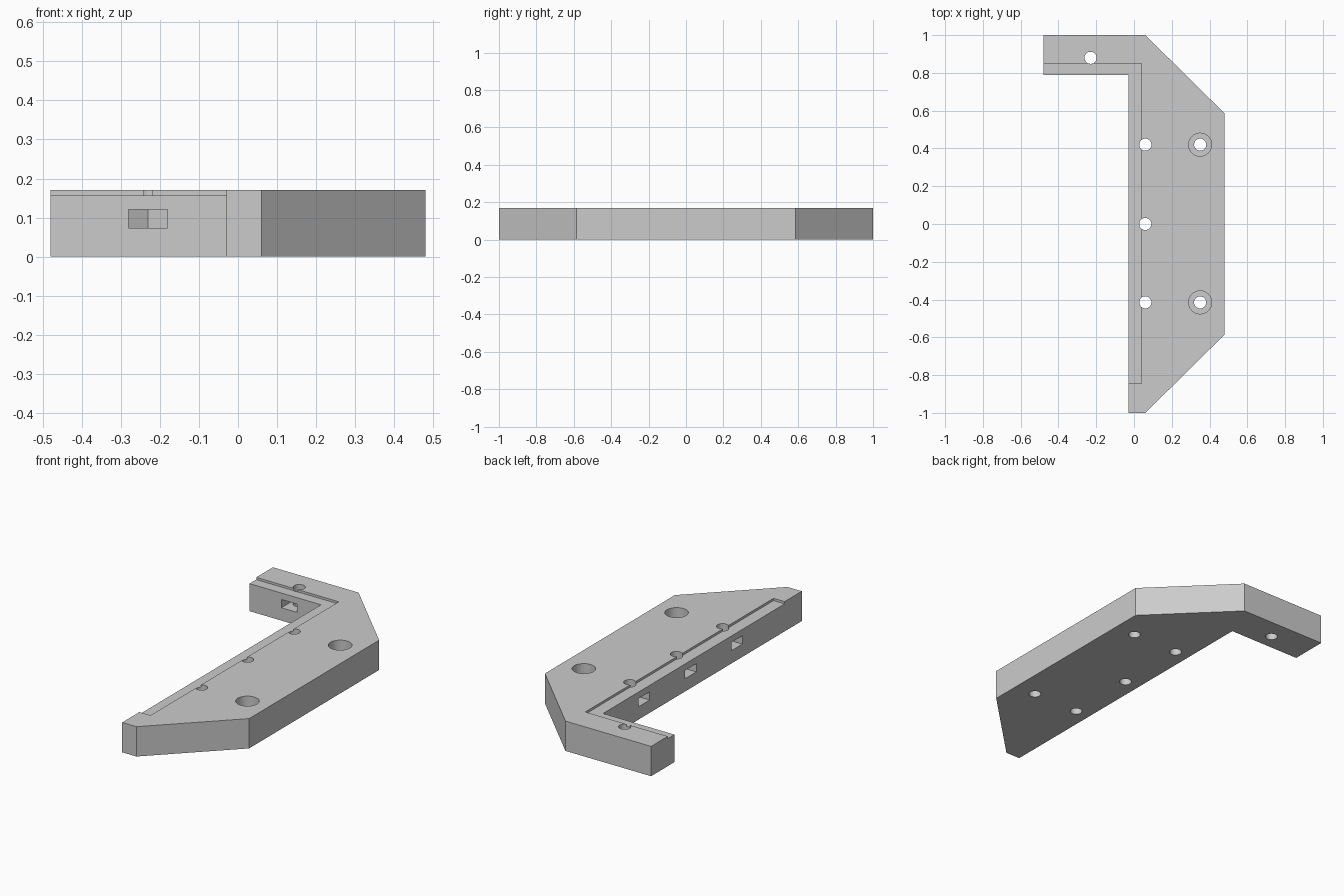
import bpy, bmesh, math

if "Cube" in bpy.data.objects:
    bpy.data.objects.remove(bpy.data.objects["Cube"], do_unlink=True)

HEIGHT = 0.17
GREY = (0.6, 0.6, 0.6, 1)
grey = bpy.data.materials.new("plain_grey")
grey.use_nodes = True
grey.diffuse_color = GREY
grey.node_tree.nodes["Principled BSDF"].inputs["Base Color"].default_value = GREY


def prism(name, outline, low, high):
    """Extrude a counter-clockwise outline upward from low to high."""
    bm = bmesh.new()
    face = bm.faces.new([bm.verts.new((x, y, low)) for x, y in outline])
    top = bmesh.ops.extrude_face_region(bm, geom=[face])["geom"]
    bmesh.ops.translate(bm, vec=(0, 0, high - low),
                        verts=[v for v in top if isinstance(v, bmesh.types.BMVert)])
    bmesh.ops.recalc_face_normals(bm, faces=bm.faces)
    mesh = bpy.data.meshes.new(name)
    bm.to_mesh(mesh)
    bm.free()
    mesh.materials.append(grey)
    obj = bpy.data.objects.new(name, mesh)
    bpy.context.collection.objects.link(obj)
    return obj


def circle(x, y, r, sides=32):
    steps = [math.tau * i / sides for i in range(sides)]
    return [(x + r * math.cos(a), y + r * math.sin(a)) for a in steps]


def cut(name, outline, low, high):
    """Subtract a prism from the bracket."""
    cutter = prism(name, outline, low, high)
    cutter.hide_render = True
    mod = bracket.modifiers.new(name, "BOOLEAN")
    mod.operation = "DIFFERENCE"
    mod.solver = "EXACT"
    mod.object = cutter
    bpy.ops.object.modifier_apply(modifier=mod.name)
    bpy.data.objects.remove(cutter, do_unlink=True)


# Bracket body: long bar with chamfered corners and a short arm
bracket = prism("corner_bracket", [
    (-0.48, 0.79), (-0.03, 0.79), (-0.03, -1), (0.06, -1),
    (0.48, -0.585), (0.48, 0.585), (0.06, 1), (-0.48, 1)], 0, HEIGHT)
bpy.context.view_layer.objects.active = bracket
bracket.select_set(True)

# Shallow ledge along the inner edges
cut("ledge", [(-0.6, -0.845), (0.04, -0.845), (0.04, 0.85), (-0.6, 0.85)],
    HEIGHT - 0.013, HEIGHT + 0.1)

# Clamp screw holes, each with a pointed nut slot opening on the inner face
HALF = 0.05
SHOULDER, POINT = HALF * math.tan(math.pi / 6), HALF / math.cos(math.pi / 6)
SLOT = [(-0.15, -HALF), (SHOULDER, -HALF), (POINT, 0), (SHOULDER, HALF), (-0.15, HALF)]
for y in (-0.415, 0, 0.42):
    cut("bar_screw_hole", circle(0.06, y, 0.032), -0.1, HEIGHT + 0.1)
    cut("bar_nut_slot", [(0.06 + u, y + v) for u, v in SLOT], 0.073, 0.12)
cut("arm_screw_hole", circle(-0.23, 0.88, 0.032), -0.1, HEIGHT + 0.1)
cut("arm_nut_slot", [(-0.23 - v, 0.88 + u) for u, v in SLOT], 0.073, 0.12)

# Counterbored mounting holes
for y in (-0.415, 0.42):
    cut("mount_hole", circle(0.35, y, 0.032), -0.1, HEIGHT + 0.1)
    cut("counterbore", circle(0.35, y, 0.061), 0.085, HEIGHT + 0.1)

bpy.ops.object.shade_smooth_by_angle(angle=math.radians(25))
